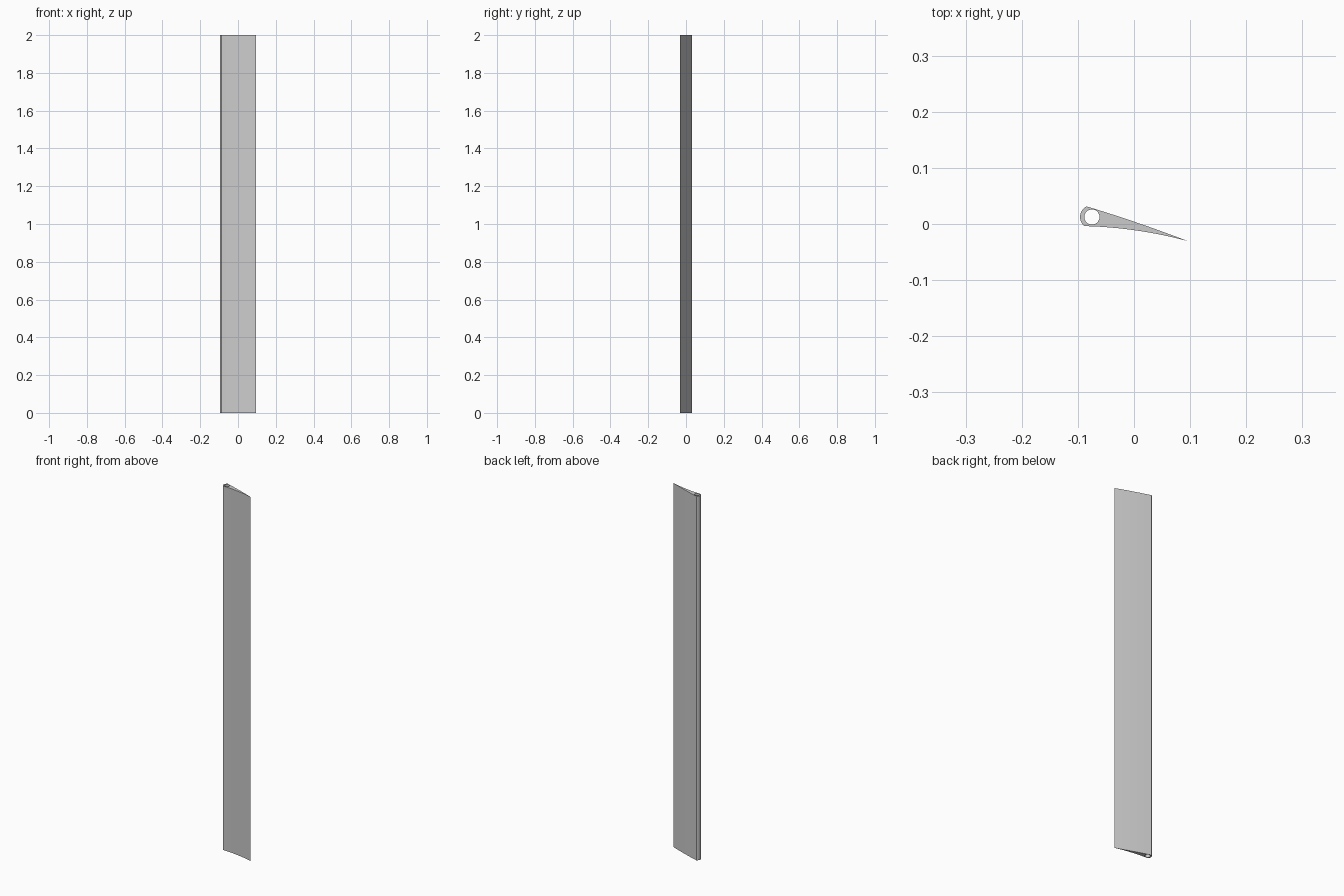
import bpy
from math import cos, sin, radians, tau
from mathutils import Vector
from mathutils.geometry import interpolate_bezier

cube = bpy.data.objects.get("Cube")
if cube:
    bpy.data.objects.remove(cube, do_unlink=True)

HEIGHT = 2.0
PIVOT = Vector((-0.075, 0.0125))   # centre of the bore and of the rounded nose
TAIL = Vector((0.096, -0.0305))


def arc(radius, start, end, steps):
    """Points on an arc around the pivot, angles in radians."""
    angles = [start + (end - start) * i / steps for i in range(steps + 1)]
    return [PIVOT + radius * Vector((cos(a), sin(a))) for a in angles]


def skin(a, b, middle, steps=16):
    """Gently bowed surface line from a to b, pulled towards a middle point."""
    control = 2 * Vector(middle) - (a + b) / 2
    return interpolate_bezier(a, a.lerp(control, 2 / 3), b.lerp(control, 2 / 3), b, steps)


# Section: rounded nose, concave lower skin, nearly straight upper skin
nose = arc(0.0212, radians(117), radians(230), 12)
lower = skin(nose[-1], TAIL, (0.004, -0.0115))
upper = skin(TAIL, nose[0], (0.005, 0.0025))
outline = nose + lower[1:] + upper[1:-1]
bore = arc(0.0135, 0, tau, 32)[:-1]

# Filled section with its bore, extruded to full height
curve = bpy.data.curves.new("blade", "CURVE")
curve.dimensions = "2D"
curve.fill_mode = "BOTH"
curve.extrude = HEIGHT / 2
for loop in (outline, bore):
    spline = curve.splines.new("POLY")
    spline.points.add(len(loop) - 1)
    for point, co in zip(spline.points, loop):
        point.co = (co.x, co.y, 0, 1)
    spline.use_cyclic_u = True

blade = bpy.data.objects.new("blade", curve)
blade.location.z = HEIGHT / 2
bpy.context.collection.objects.link(blade)

# Plain grey finish
grey = bpy.data.materials.new("plain grey")
grey.use_nodes = True
color = (0.6, 0.6, 0.6, 1)
grey.diffuse_color = color
grey.node_tree.nodes["Principled BSDF"].inputs["Base Color"].default_value = color
curve.materials.append(grey)

# Solid mesh with smooth skins and crisp ends
bpy.ops.object.select_all(action="DESELECT")
blade.select_set(True)
bpy.context.view_layer.objects.active = blade
bpy.ops.object.convert(target="MESH")
bpy.ops.object.mode_set(mode="EDIT")
bpy.ops.mesh.select_all(action="SELECT")
bpy.ops.mesh.remove_doubles(threshold=0.00001)
bpy.ops.mesh.normals_make_consistent(inside=False)
bpy.ops.object.mode_set(mode="OBJECT")
bpy.ops.object.shade_smooth_by_angle(angle=radians(30))
